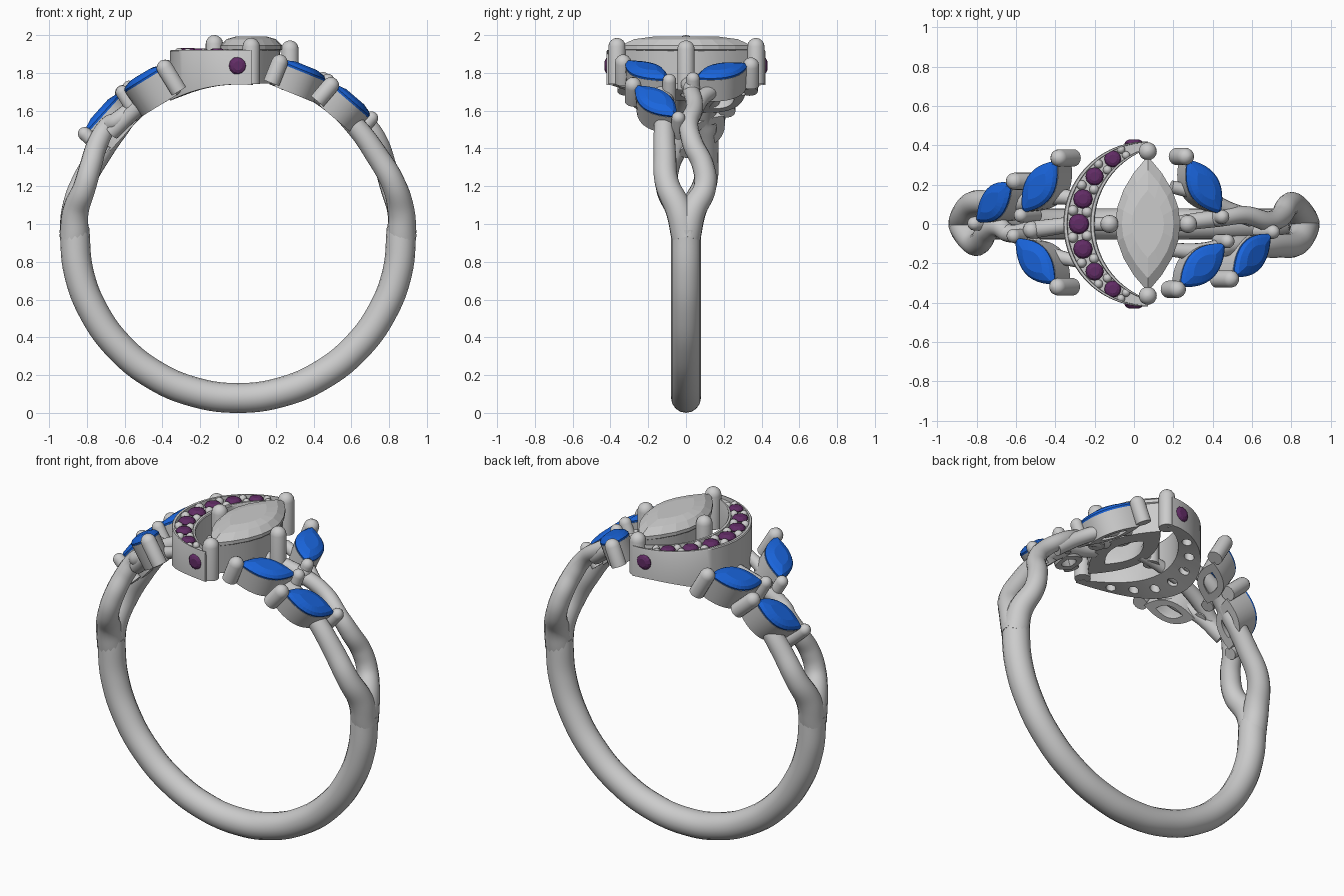
import bpy, bmesh
from math import sin, cos, pi, radians, sqrt
from mathutils import Matrix, Vector

if "Cube" in bpy.data.objects:
    bpy.data.objects.remove(bpy.data.objects["Cube"])

ZC = 0.946          # height of the finger-hole axis
R_IN = 0.793        # finger-hole radius


def material(name, rgb):
    m = bpy.data.materials.new(name)
    m.diffuse_color = (*rgb, 1)
    m.use_nodes = True
    m.node_tree.nodes["Principled BSDF"].inputs["Base Color"].default_value = m.diffuse_color
    return m


BLUE = material("blue_stone", (0.01, 0.13, 0.72))
PURPLE = material("purple_stone", (0.12, 0.025, 0.13))


def loft(name, rings, mtx=Matrix(), mat=None, smooth=True, wrap=False):
    """Skin a list of closed point rings; cap the ends or wrap round."""
    bm = bmesh.new()
    vs = [[bm.verts.new(mtx @ Vector(p)) for p in ring] for ring in rings]
    pairs = list(zip(vs, vs[1:])) + ([(vs[-1], vs[0])] if wrap else [])
    for a, b in pairs:
        for i in range(len(a)):
            j = (i + 1) % len(a)
            bm.faces.new((a[i], a[j], b[j], b[i]))
    if not wrap:
        bm.faces.new(vs[0][::-1])
        bm.faces.new(vs[-1])
    bmesh.ops.recalc_face_normals(bm, faces=bm.faces)
    me = bpy.data.meshes.new(name)
    bm.to_mesh(me)
    bm.free()
    ob = bpy.data.objects.new(name, me)
    bpy.context.collection.objects.link(ob)
    if mat:
        me.materials.append(mat)
    if smooth:
        shade(ob)
    return ob


def shade(ob):
    bpy.ops.object.select_all(action='DESELECT')
    ob.select_set(True)
    bpy.context.view_layer.objects.active = ob
    bpy.ops.object.shade_smooth_by_angle(angle=radians(35))


def circle(r, z, n=20):
    return [(r * cos(2 * pi * i / n), r * sin(2 * pi * i / n), z) for i in range(n)]


def marquise(a, b, z, s=1.0, n=24):
    """Pointed-oval outline, half length a, half width b."""
    pts = []
    for i in range(n):
        t = 4 * i / n
        x, sg = (1 - t, 1) if t < 2 else (t - 3, -1)
        pts.append((a * s * x, sg * b * s * (1 - x * x), z))
    return pts


def on_band(deg, y, r, rot=0):
    """Frame on the ring: angle from the top, sideways offset, radius, spin."""
    return (Matrix.Translation((0, 0, ZC)) @ Matrix.Rotation(radians(deg), 4, 'Y')
            @ Matrix.Translation((0, y, r)) @ Matrix.Rotation(radians(rot), 4, 'Z'))


def tube(name, pts):
    """Swept round wire through (angle, y, radius, thickness) points."""
    cu = bpy.data.curves.new(name, 'CURVE')
    cu.dimensions = '3D'
    cu.bevel_depth, cu.bevel_resolution, cu.resolution_u = 1.0, 6, 8
    cu.use_fill_caps = True
    sp = cu.splines.new('BEZIER')
    sp.bezier_points.add(len(pts) - 1)
    for bp, (deg, y, r, th) in zip(sp.bezier_points, pts):
        bp.co = on_band(deg, y, r).translation
        bp.radius = th
        bp.handle_left_type = bp.handle_right_type = 'AUTO'
    tmp = bpy.data.objects.new(name + "_path", cu)
    bpy.context.collection.objects.link(tmp)
    dg = bpy.context.evaluated_depsgraph_get()
    me = bpy.data.meshes.new_from_object(tmp.evaluated_get(dg))
    bpy.data.objects.remove(tmp)
    ob = bpy.data.objects.new(name, me)
    bpy.context.collection.objects.link(ob)
    shade(ob)


def prong(name, mtx, z0, z1, r=0.042):
    rings = [circle(r, z0)] + [circle(r * max(cos(t), .05), z1 - r + r * sin(t))
                               for t in (0, .4, .8, 1.2, pi / 2)]
    loft(name, rings, mtx)


def setting(name, mtx, a, b, top, bottom):
    loft(name, [marquise(a, b, top), marquise(a * .93, b * .93, bottom),
                marquise(a, b, bottom, .5), marquise(a, b, bottom + .03, .5),
                marquise(a, b, top, .85)], mtx, wrap=True)


def bead(name, p, r):
    loft(name, [circle(r * max(sin(t), .03), -r * cos(t), 12)
                for t in [pi * k / 8 for k in range(9)]], Matrix.Translation(p))


def round_stone(name, mtx, r):
    loft(name, [circle(r * s, r * z, 12) for s, z in
                ((.05, -.8), (.98, -.1), (1, 0), (.8, .25), (.5, .38))],
         mtx, PURPLE, smooth=False)


# plain lower shank
tube("lower_band", [(88 + 184 * k / 12, 0, 0.867, 0.079) for k in range(13)])

# split twisting shoulders: side s=+1 right, -1 left (half-turn symmetry)
for s, side in ((1, "right"), (-1, "left")):
    d = 0 if s > 0 else 7     # the left shoulder sits a little lower
    strand_a = [(91, 0, .867, .078), (82, -.035, .872, .072), (72, -.10, .865, .064),
                (60, -.112, .845, .06), (48, -.115, .845, .055), (36 + d, -.11, .85, .05),
                (24 + d, -.14, .85, .045), (12 + d, -.13, .845, .035)]
    strand_b = [(91, 0, .867, .078), (82, .035, .868, .07), (73, .10, .85, .06),
                (65, .09, .86, .058), (57, .035, .885, .055), (50, .015, .895, .05),
                (40 + d, .045, .88, .046), (30 + d, .03, .865, .045), (14 + d, 0, .845, .04)]
    fork = [(44 + d, .03, .86, .045), (33 + d, .08, .85, .042), (24 + d, .15, .845, .04),
            (13 + d, .19, .84, .032)]
    for nm, path in (("outer_strand", strand_a), ("inner_strand", strand_b), ("fork", fork)):
        tube(f"{side}_{nm}", [(s * a, s * y, r, t) for a, y, r, t in path])
    prong(f"{side}_strand_bead", on_band(s * (29 + d), s * .03, .9), -.05, .03, .045)

# blue leaf stones with settings and prongs
leaves = [(22, -.21, .928, 42), (40.5, -.16, .922, 41), (22.5, .19, .928, -57),
          (-30, .19, .957, 53), (-48, .11, .955, 36), (-31.5, -.19, .957, -45)]
A, B = 0.165, 0.085
for i, leaf in enumerate(leaves):
    m = on_band(*leaf)
    low = R_IN + .005 - leaf[2]
    setting(f"leaf_setting_{i}", m, A, B, -.005, low)
    loft(f"leaf_stone_{i}", [marquise(A, B, z, k) for z, k in
         ((-.09, .1), (-.01, .97), (.006, 1), (.022, .85), (.034, .5))], m, BLUE, smooth=False)
    for e in (-1, 1):
        tip = m @ Matrix.Translation((e * (A + .018), 0, 0))
        outer = (tip.translation.y * leaf[1] > 0) and abs(tip.translation.y) > .2
        prong(f"leaf_prong_{i}_{'a' if e < 0 else 'b'}", tip, low + .01, .04,
              .044 if outer else .036)


# crescent: point at station u (-1..1) and fraction f from outer to inner arc
def crescent(u, f, z=0):
    ao, ai = pi - radians(91.4) * u, pi - radians(108 - 36) * u
    o = Vector((.06 + .42 * cos(ao), .42 * sin(ao), z))
    n = Vector((.204 + .404 * cos(ai), .404 * sin(ai), z))
    return o.lerp(n, f)


def section(u):
    pts = []
    for f, z in ((0, 0), (0, 1.915), (.03, 1.921), (.12, 1.921), (.14, 1.9),
                 (.86, 1.9), (.88, 1.921), (.97, 1.921), (1, 1.915), (1, 0)):
        p = crescent(u, f, z)
        if z == 0:
            p.z = ZC + sqrt(R_IN ** 2 - p.x ** 2)
        pts.append(p)
    return pts


moon = loft("crescent_wall", [section(-1 + k / 20) for k in range(41)], smooth=False)

# drilled holes under the crescent stones
cut_bm = bmesh.new()
for k in range(-3, 4):
    p = crescent(k * .22, .5, 1.74)
    bmesh.ops.create_cone(cut_bm, segments=16, radius1=.03, radius2=.026, depth=.29,
                          cap_ends=True, matrix=Matrix.Translation(p))
cut_me = bpy.data.meshes.new("hole_cutter")
cut_bm.to_mesh(cut_me)
cutter = bpy.data.objects.new("hole_cutter", cut_me)
bpy.context.collection.objects.link(cutter)
cutter.hide_render = True
mod = moon.modifiers.new("holes", 'BOOLEAN')
mod.operation, mod.object, mod.solver = 'DIFFERENCE', cutter, 'EXACT'
dg = bpy.context.evaluated_depsgraph_get()
moon_mesh = bpy.data.meshes.new_from_object(moon.evaluated_get(dg))
moon.modifiers.clear()
moon.data = moon_mesh
bpy.data.objects.remove(cutter)
shade(moon)

# crescent stones and the small beads holding them
for k in range(-3, 4):
    r = .052 - .003 * abs(k)
    round_stone(f"crescent_stone_{k + 3}", Matrix.Translation(crescent(k * .22, .5, 1.912)), r)
for k in range(-4, 4):
    u = (k + .5) * .22
    for f in (.27, .73):
        bead(f"crescent_bead_{k + 4}_{int(f * 100)}", crescent(u, f, 1.905), .028 - .009 * abs(u))
for s in (-1, 1):
    round_stone(f"tip_stone_{'front' if s < 0 else 'back'}",
                Matrix.Translation((0, s * .412, 1.838)) @ Matrix.Rotation(-s * pi / 2, 4, 'X'), .048)

# large centre stone, its open basket and four prongs
centre = Matrix.Translation((.07, 0, 0)) @ Matrix.Rotation(pi / 2, 4, 'Z')
setting("centre_setting", centre, .335, .155, 1.93, 1.745)
loft("centre_stone", [marquise(.345, .165, z, k, 16) for z, k in
     ((1.80, .1), (1.925, 1), (1.945, 1), (1.978, .8), (1.992, .5))], centre, smooth=False)
for i, (x, y, z0, z1) in enumerate(((.07, .37, 1.74, 1.985), (.07, -.365, 1.74, 1.985),
                                    (-.125, 0, 1.74, 2.0), (.275, 0, 1.71, 1.972))):
    prong(f"centre_prong_{i}", Matrix.Translation((x, y, 0)), z0, z1, .046)
# short bar joining the basket to the crescent
tube("basket_bar", [(-22, 0, .835, .035), (-12, 0, .83, .035), (-3, 0, .83, .035)])
